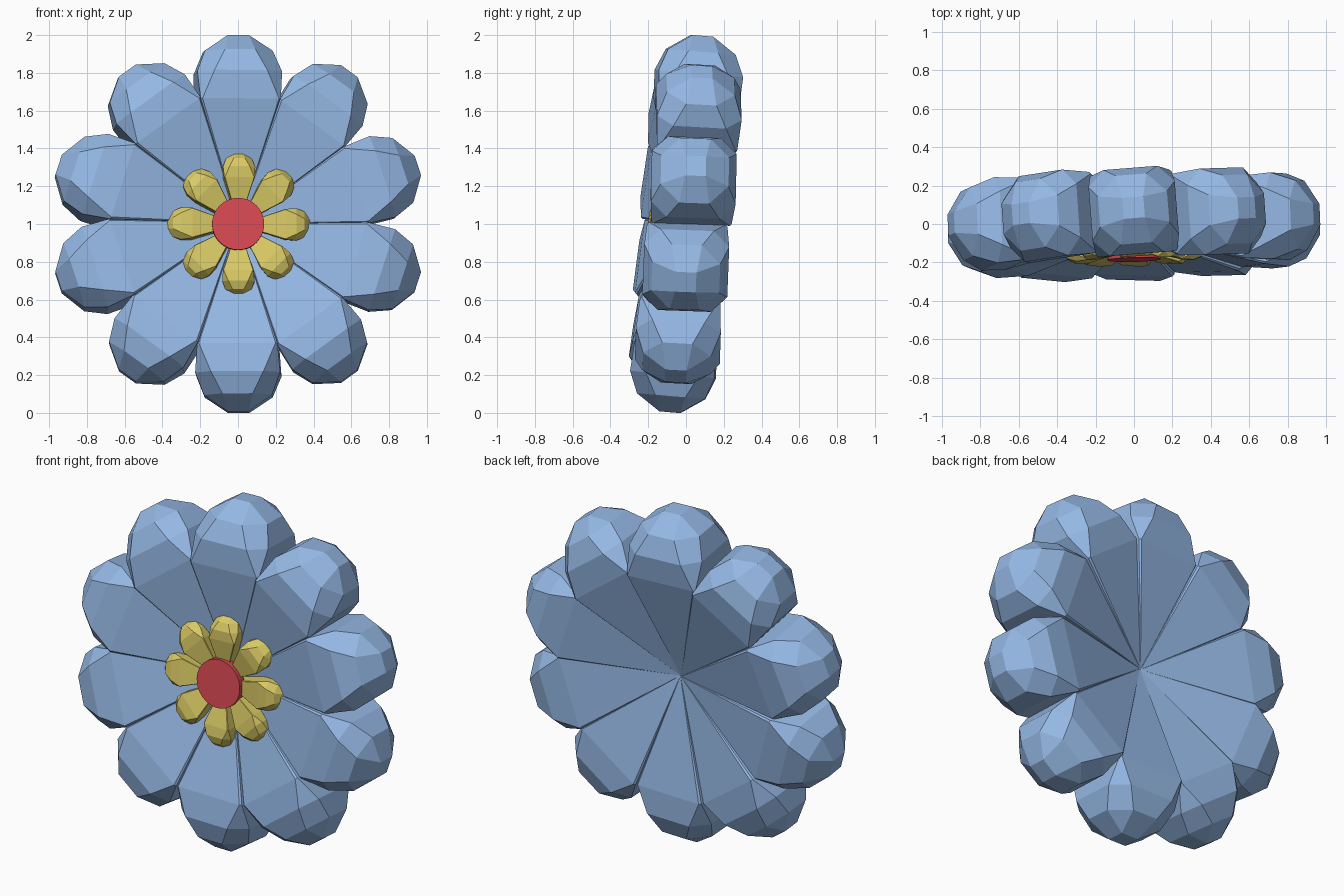
import bpy, bmesh, math
from mathutils import Matrix, Vector

if "Cube" in bpy.data.objects:
    bpy.data.objects.remove(bpy.data.objects["Cube"])


def material(name, rgb):
    m = bpy.data.materials.new(name)
    m.diffuse_color = (*rgb, 1)
    m.use_nodes = True
    m.node_tree.nodes["Principled BSDF"].inputs["Base Color"].default_value = m.diffuse_color
    return m


blue = material("petal blue", (0.30, 0.48, 0.78))
yellow = material("inner yellow", (0.70, 0.59, 0.13))
red = material("centre red", (0.69, 0.065, 0.085))

# whole flower leans back and turns slightly, standing on z = 0
POSE = (Matrix.Translation((0, 0, 1))
        @ Matrix.Rotation(math.radians(1.5), 4, 'Z')
        @ Matrix.Rotation(math.radians(-4.9), 4, 'X'))

# petal rings: distance from the centre, half width, half width of flat panel
RINGS = [(0.65, 0.213, 0.203), (0.80, 0.225, 0.14), (0.915, 0.18, 0.08)]
TIP = (1.0, 0.055)
ROOT = 0.05     # half thickness at the flower centre


def finish(bm, name, mat):
    bmesh.ops.recalc_face_normals(bm, faces=bm.faces)
    mesh = bpy.data.meshes.new(name)
    bm.to_mesh(mesh)
    bm.free()
    mesh.materials.append(mat)
    obj = bpy.data.objects.new(name, mesh)
    bpy.context.collection.objects.link(obj)
    return obj


def add_petal(bm, mat4):
    """Wedge growing from a short edge, closed by a faceted dome."""
    def vert(x, y, z):
        return bm.verts.new(mat4 @ Vector((x, y, z)))

    front, back = vert(0, -ROOT, 0), vert(0, ROOT, 0)
    loops = []
    for r, a, b in RINGS:
        pts = [(a, -b), (a, b), (b, a), (-b, a), (-a, b), (-a, -b), (-b, -a), (b, -a)]
        loops.append([vert(x, y, r) for x, y in pts])
    r, t = TIP
    tip = [vert(x, y, r) for x, y in [(t, -t), (t, t), (-t, t), (-t, -t)]]
    # wedge: two flanks, two broad faces and thin corner strips
    base = loops[0]
    bm.faces.new((front, back, base[1], base[0]))
    bm.faces.new((back, front, base[5], base[4]))
    for i, root in ((1, back), (2, back), (3, back), (5, front), (6, front), (7, front)):
        bm.faces.new((root, base[(i + 1) % 8], base[i]))
    for lo, hi in zip(loops, loops[1:]):
        for i in range(8):
            j = (i + 1) % 8
            bm.faces.new((lo[i], lo[j], hi[j], hi[i]))
    # dome cap: four sides, four corners, square end
    last = loops[-1]
    for k in range(4):
        n = (k + 1) % 4
        bm.faces.new((last[2 * k], last[2 * k + 1], tip[n], tip[k]))
        bm.faces.new((last[2 * k + 1], last[(2 * k + 2) % 8], tip[n]))
    bm.faces.new(tip)


def petal_ring(name, count, size, offset, twist, mat):
    bm = bmesh.new()
    for i in range(count):
        add_petal(bm, POSE @ Matrix.Translation(offset)
                  @ Matrix.Rotation(math.tau * i / count, 4, 'Y')
                  @ Matrix.Rotation(math.radians(twist), 4, 'Z')
                  @ Matrix.Scale(size, 4))
    return finish(bm, name, mat)


petal_ring("outer_petals", 10, 1.0, (0, 0, 0), 3.0, blue)
petal_ring("inner_petals", 8, 0.38, (0, -0.108, -0.013), 3.0, yellow)

# flat round centre button
bm = bmesh.new()
bmesh.ops.create_cone(bm, cap_ends=True, segments=32, radius1=0.138, radius2=0.138,
                      depth=0.05,
                      matrix=POSE @ Matrix.Translation((-0.004, -0.16, -0.015))
                      @ Matrix.Rotation(math.pi / 2, 4, 'X'))
finish(bm, "centre_disc", red)
